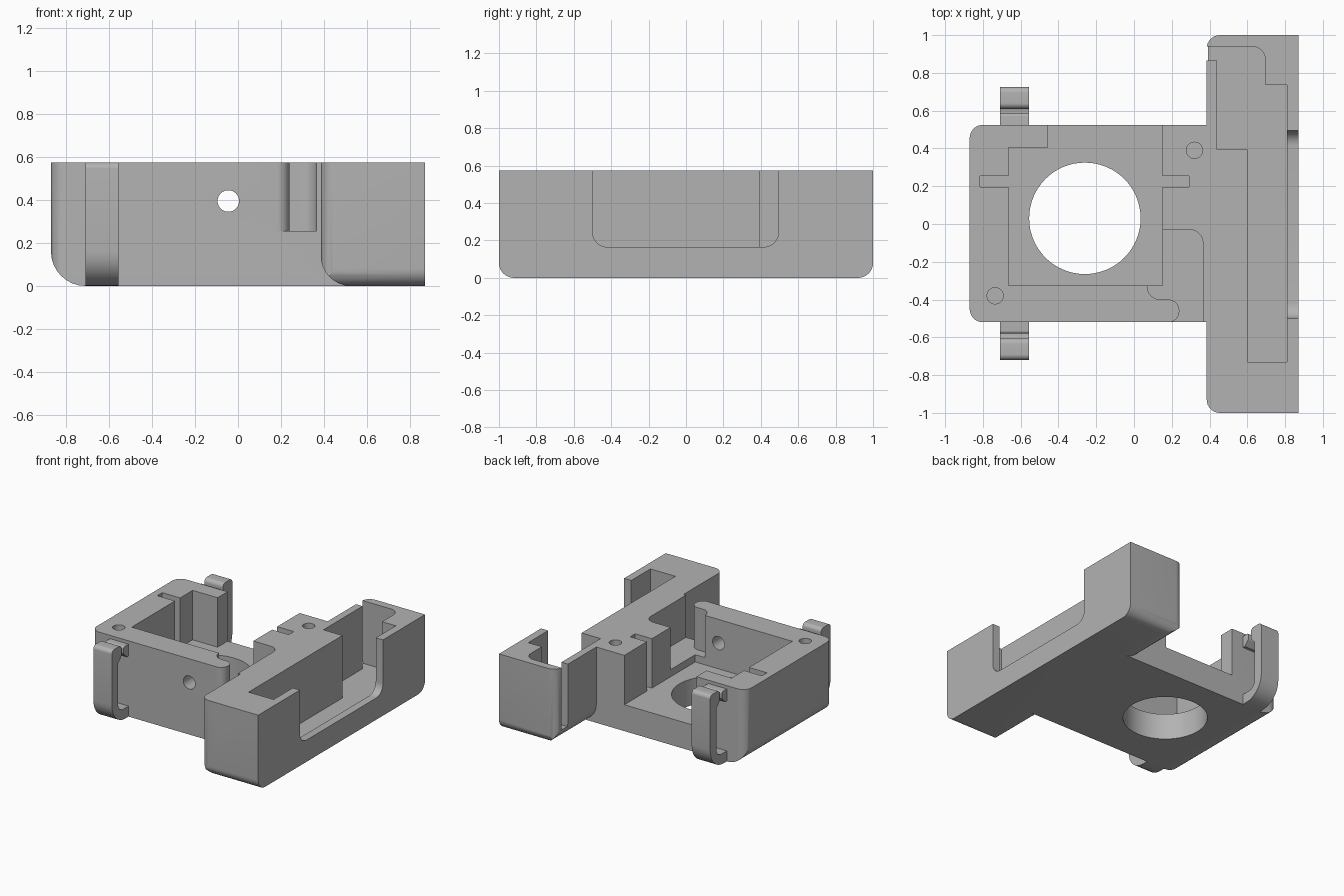
import bpy, bmesh, math
from mathutils import Vector

cube = bpy.data.objects.get("Cube")
if cube:
    bpy.data.objects.remove(cube)

grey = bpy.data.materials.new("plain grey")
grey.use_nodes = True
COLOUR = (0.45, 0.45, 0.45, 1)
grey.diffuse_color = COLOUR
grey.node_tree.nodes["Principled BSDF"].inputs["Base Color"].default_value = COLOUR

TOP = 0.575
OVER = 0.7


def rounded(points, steps=8):
    """Outline from (u, v) or (u, v, radius) corners."""
    out = []
    for i, p in enumerate(points):
        c = Vector(p[:2])
        if len(p) == 2:
            out.append(c)
            continue
        a = (Vector(points[i - 1][:2]) - c).normalized()
        b = (Vector(points[(i + 1) % len(points)][:2]) - c).normalized()
        half = a.angle(b) / 2
        centre = c + (a + b).normalized() * p[2] / math.sin(half)
        start = c + a * p[2] / math.tan(half) - centre
        end = c + b * p[2] / math.tan(half) - centre
        sweep = start.angle_signed(end)
        for k in range(steps + 1):
            t = -sweep * k / steps
            out.append(centre + Vector((start.x * math.cos(t) - start.y * math.sin(t),
                                        start.x * math.sin(t) + start.y * math.cos(t))))
    return out


def prism(name, points, lo, hi, axis="z"):
    """Extrude an outline along an axis."""
    place = {"z": lambda u, v, w: (u, v, w),
             "y": lambda u, v, w: (u, w, v),
             "x": lambda u, v, w: (w, u, v)}[axis]
    bm = bmesh.new()
    outline = rounded(points)
    rings = [[bm.verts.new(place(p.x, p.y, w)) for p in outline] for w in (lo, hi)]
    for ring in rings:
        bm.faces.new(ring)
    n = len(outline)
    for i in range(n):
        j = (i + 1) % n
        bm.faces.new((rings[0][i], rings[0][j], rings[1][j], rings[1][i]))
    bmesh.ops.recalc_face_normals(bm, faces=bm.faces)
    mesh = bpy.data.meshes.new(name)
    bm.to_mesh(mesh)
    bm.free()
    mesh.materials.append(grey)
    obj = bpy.data.objects.new(name, mesh)
    bpy.context.collection.objects.link(obj)
    return obj


def rect(x0, x1, y0, y1):
    return [(x0, y0), (x1, y0), (x1, y1), (x0, y1)]


def disc(x, y, r, n=40):
    return [(x + r * math.cos(math.tau * k / n), y + r * math.sin(math.tau * k / n))
            for k in range(n)]


def combine(target, tool, operation="DIFFERENCE"):
    mod = target.modifiers.new("shape", "BOOLEAN")
    mod.operation = operation
    mod.solver = "EXACT"
    mod.object = tool
    bpy.context.view_layer.objects.active = target
    bpy.ops.object.modifier_apply(modifier=mod.name)
    bpy.data.objects.remove(tool)


# Square body with rounded outer corners and rounded lower edge
housing = prism("housing", [(-0.87, -0.52, 0.07), (0.6, -0.52), (0.6, 0.525), (-0.87, 0.525, 0.07)], 0, TOP)
combine(housing, prism("body_side", [(-0.87, 0, 0.16), (0.9, 0), (0.9, OVER), (-0.87, OVER)],
                       -1.1, 1.1, "y"), "INTERSECT")

# Long box across one end
box = prism("long_box", [(0.385, -1, 0.07), (0.87, -1), (0.87, 1), (0.385, 1, 0.07)], 0, TOP)
combine(box, prism("box_side", [(0.385, 0, 0.14), (0.95, 0), (0.95, OVER), (0.385, OVER)],
                   -1.1, 1.1, "y"), "INTERSECT")
combine(box, prism("box_ends", [(-1, 0, 0.08), (1, 0, 0.08), (1, OVER), (-1, OVER)],
                   0.2, 1.0, "x"), "INTERSECT")
combine(housing, box, "UNION")

# Main pocket, open at the back, with two plate slots
FLOOR = 0.2
combine(housing, prism("pocket", [(-0.665, -0.325), (0.15, -0.325), (0.15, 0.6), (-0.455, 0.6),
                                  (-0.455, 0.405), (-0.665, 0.405)], FLOOR, OVER))
combine(housing, prism("plate_slots", rect(-0.815, 0.29, 0.195, 0.255), FLOOR, OVER))

# Curved channel leaving through the front wall
combine(housing, prism("channel", [(0.1, -0.03), (0.365, -0.03, 0.07), (0.365, -0.6), (0.18, -0.6),
                                   (0.18, -0.52), (0.24, -0.52, 0.058), (0.24, -0.4, 0.058),
                                   (0.07, -0.4, 0.07), (0.07, -0.3), (0.1, -0.3)], 0.255, OVER))

# Long pocket, side slit and low window in the outer wall
combine(housing, prism("long_pocket", [(0.6, -0.73), (0.81, -0.73), (0.81, 0.735), (0.695, 0.735),
                                       (0.695, 0.94, 0.07), (0.3, 0.94), (0.3, 0.865), (0.44, 0.865),
                                       (0.44, 0.395), (0.6, 0.395)], 0.1, OVER))
combine(housing, prism("window", [(-0.5, 0.165, 0.08), (0.495, 0.165, 0.08), (0.495, OVER), (-0.5, OVER)],
                       0.75, 0.95, "x"))

# Round holes: large opening, front wall hole, two screw holes
combine(housing, prism("opening", disc(-0.26, 0.03, 0.295, 64), -0.1, OVER))
combine(housing, prism("wall_hole", disc(-0.045, 0.395, 0.05), -0.7, -0.2, "y"))
for x, y in ((0.32, 0.39), (-0.735, -0.38)):
    combine(housing, prism("screw_hole", disc(x, y, 0.043), 0.25, OVER))

# Spring clips on both sides: U-shaped arm with a hooked top, and a catch on the wall
parts = [housing]
for side, wall, name in ((1, 0.525, "back"), (-1, 0.52, "front")):
    arm = [(-0.03, 0), (0.2, 0, 0.16), (0.2, TOP, 0.03), (0.085, TOP, 0.03), (0.085, 0.49, 0.03),
           (0.125, 0.45), (0.125, 0.08, 0.06), (-0.03, 0.08)]
    catch = [(-0.03, 0.46), (0.02, 0.46), (0.06, 0.5, 0.015), (0.06, 0.55, 0.015), (-0.03, 0.55)]
    for part, outline in (("clip", arm), ("catch", catch)):
        placed = [(side * (wall + p[0]),) + tuple(p[1:]) for p in outline]
        parts.append(prism(name + "_" + part, placed, -0.71, -0.555, "x"))

# Smooth curved faces, keep edges sharp
bpy.context.view_layer.update()
bpy.ops.object.select_all(action="DESELECT")
for part in parts:
    part.select_set(True)
bpy.context.view_layer.objects.active = housing
bpy.ops.object.shade_smooth_by_angle(angle=math.radians(30))
